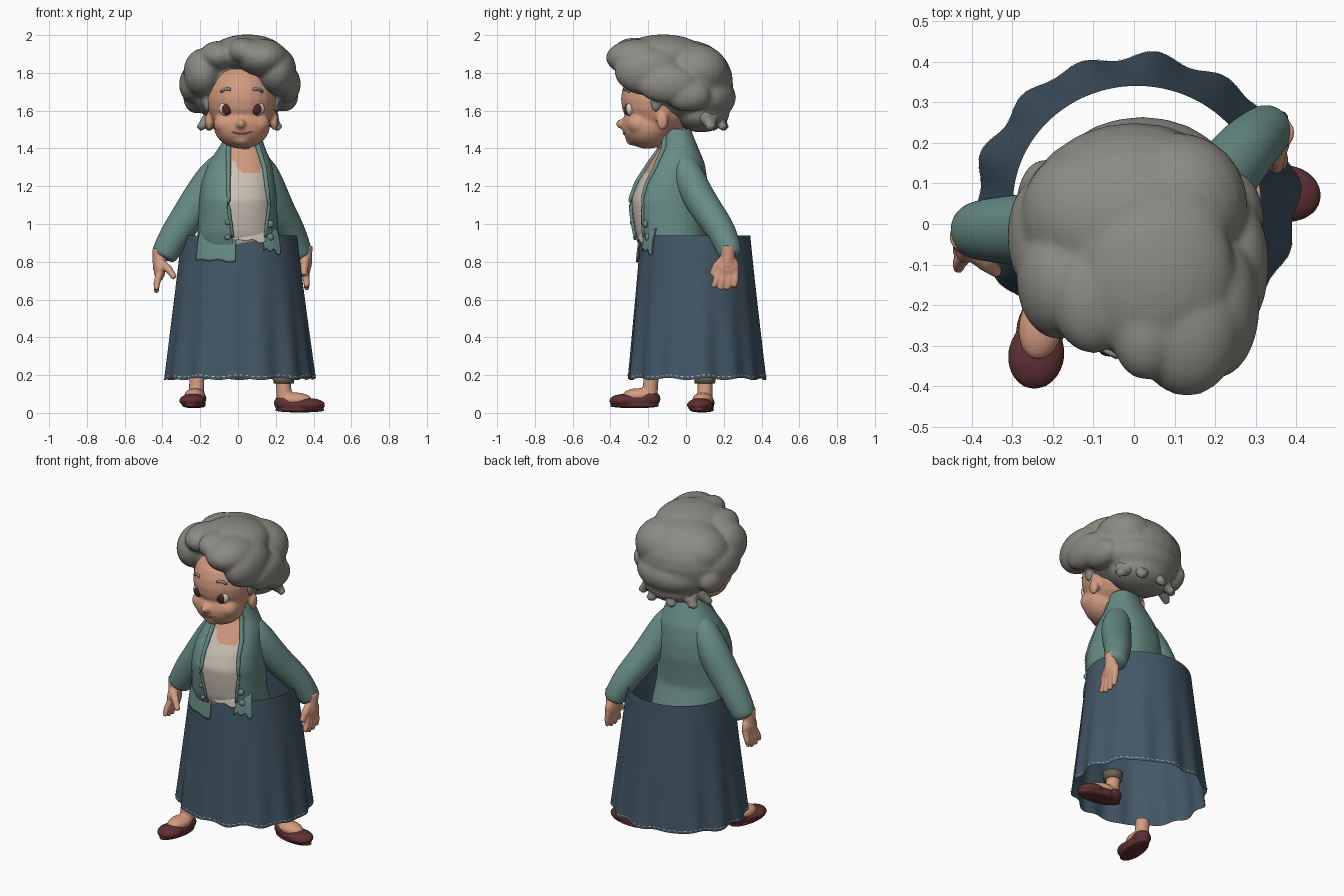
import bpy, bmesh, math
from mathutils import Vector, Matrix

if "Cube" in bpy.data.objects:
    bpy.data.objects.remove(bpy.data.objects["Cube"])


def material(name, hexa):
    rgb = [int(hexa[i:i + 2], 16) / 255 for i in (0, 2, 4)]
    col = [c / 12.92 if c < 0.04 else ((c + 0.055) / 1.055) ** 2.4 for c in rgb] + [1]
    m = bpy.data.materials.new(name)
    m.use_nodes = True
    m.diffuse_color = col
    m.node_tree.nodes["Principled BSDF"].inputs["Base Color"].default_value = col
    return m


HAIR = material("grey hair", "8C8A84")
SKIN = material("skin", "D39B80")
JACKET = material("sage jacket", "688C86")
SHIRT = material("cream shirt", "CDC3B6")
SKIRT = material("slate blue skirt", "435766")
SHOE = material("burgundy shoe", "5E3034")
WHITE = material("eye white", "DCCFC6")
IRIS = material("brown iris", "4C2824")
CUFF = material("khaki cuff", "6C624F")
LIP = material("lip line", "B07764")


def finish(name, bm, *mats):
    mesh = bpy.data.meshes.new(name)
    bmesh.ops.recalc_face_normals(bm, faces=bm.faces)
    bm.to_mesh(mesh)
    bm.free()
    for m in mats:
        mesh.materials.append(m)
    mesh.shade_smooth()
    ob = bpy.data.objects.new(name, mesh)
    bpy.context.collection.objects.link(ob)
    return ob


def soften(ob, times):
    sm = ob.modifiers.new("soften", 'SMOOTH')
    sm.iterations, sm.factor = times, 0.5


def thicken(ob, thickness):
    sol = ob.modifiers.new("thickness", 'SOLIDIFY')
    sol.thickness = thickness


def ball(bm, c, r, seg=24):
    mat = Matrix.Translation(c) @ Matrix.Diagonal((*r, 1))
    bmesh.ops.create_uvsphere(bm, u_segments=seg, v_segments=seg // 2, radius=1, matrix=mat)


def tube(bm, pts, seg=16):
    # each point is x, y, z, radius
    rings = []
    for i, p in enumerate(pts):
        a, b = pts[max(i - 1, 0)], pts[min(i + 1, len(pts) - 1)]
        q = (Vector(b[:3]) - Vector(a[:3])).to_track_quat('Z', 'Y')
        rings.append([bm.verts.new(Vector(p[:3]) + q @ Vector(
            (p[3] * math.cos(k * math.tau / seg), p[3] * math.sin(k * math.tau / seg), 0)))
            for k in range(seg)])
    for lo, hi in zip(rings, rings[1:]):
        for k in range(seg):
            bm.faces.new((lo[k], lo[k - 1], hi[k - 1], hi[k]))
    bm.faces.new(rings[0])
    bm.faces.new(rings[-1])


def shape(name, mat, balls=(), tubes=(), voxel=0, smooth=3):
    # balls and tubes, fused into one soft skin when a voxel size is given
    bm = bmesh.new()
    for b in balls:
        ball(bm, b[:3], b[3:])
    for t in tubes:
        tube(bm, t)
    ob = finish(name, bm, mat)
    if voxel:
        rm = ob.modifiers.new("fuse", 'REMESH')
        rm.mode, rm.voxel_size, rm.use_smooth_shade = 'VOXEL', voxel, True
        soften(ob, smooth)
    return ob


def sheet(name, fn, nu, nv, mats, rule=lambda c: 0):
    # grid over u, v in 0..1; rule gives a face's material or None to drop it
    bm = bmesh.new()
    vs = [[bm.verts.new(fn(u / nu, v / nv)) for u in range(nu + 1)] for v in range(nv + 1)]
    for v in range(nv):
        for u in range(nu):
            f = bm.faces.new((vs[v][u], vs[v][u + 1], vs[v + 1][u + 1], vs[v + 1][u]))
            idx = rule(f.calc_center_median())
            if idx is None:
                bm.faces.remove(f)
            else:
                f.material_index = idx
    bmesh.ops.remove_doubles(bm, verts=bm.verts, dist=1e-5)
    bmesh.ops.delete(bm, geom=[v for v in bm.verts if not v.link_faces], context='VERTS')
    return finish(name, bm, *mats)


def lerp(table, z):
    for a, b in zip(table, table[1:]):
        if z <= b[0]:
            t = max(0, (z - a[0]) / (b[0] - a[0]))
            return [p + (q - p) * t for p, q in zip(a, b)][1:]
    return list(table[-1][1:])


# skirt: open flared cone with folds that deepen toward the hem
def skirt_point(a, z, off=0):
    t = (0.94 - z) / 0.76
    w = 0.009 * max(t, 0) ** 1.5 * (math.sin(14 * a) + 0.4 * math.sin(9 * a + 1)) + off
    drop = 0.006 * math.sin(11 * a) * max(t, 0) ** 6
    return Vector((0.007 + (0.305 + 0.09 * t + w) * math.cos(a),
                   0.05 + 0.005 * t + (0.29 + 0.07 * t + w) * math.sin(a), z + drop))


sheet("skirt", lambda u, v: skirt_point(u * math.tau, 0.94 - 0.76 * v), 168, 20, [SKIRT])

# hem stitching: thin dashes
bm = bmesh.new()
for k in range(80):
    a = k * math.tau / 80
    bm.faces.new([bm.verts.new(skirt_point(a + d, z, 0.003))
                  for d, z in ((0, 0.194), (0.045, 0.194), (0.045, 0.198), (0, 0.198))])
finish("hem_stitching", bm, SHIRT)

# torso: rows of z, centre x, centre y, radius x, radius y
TORSO = [(0.72, 0, 0.0, 0.215, 0.18), (0.85, 0, -0.05, 0.213, 0.185),
         (0.95, 0, -0.085, 0.213, 0.188), (1.05, 0, -0.09, 0.207, 0.2),
         (1.13, 0, -0.09, 0.205, 0.208), (1.22, 0, -0.075, 0.195, 0.188),
         (1.32, 0.01, -0.05, 0.168, 0.148), (1.4, 0.02, -0.04, 0.125, 0.105),
         (1.46, 0.03, -0.045, 0.095, 0.085), (1.51, 0.03, -0.05, 0.08, 0.072)]
OPEN_RIGHT = [(0.82, 0.13), (1.1, 0.165), (1.3, 0.14), (1.46, 0.09), (1.51, 0.08)]


def torso_point(a, z, k=1):
    cx, cy, rx, ry = lerp(TORSO, z)
    c, s = math.cos(a), math.sin(a)
    p = Vector((k * rx * math.copysign(abs(c) ** 0.88, c),
                k * ry * math.copysign(abs(s) ** 0.88, s), 0))
    return Matrix.Rotation(0.15, 3, 'Z') @ p + Vector((cx, cy, z))


def opening(z):
    return -0.05 + max(0, 1.1 - z) * 0.13, lerp(OPEN_RIGHT, z)[0]


def jacket_rule(c):
    lo, hi = opening(c.z)
    return None if lo < c.x < hi and c.y < lerp(TORSO, c.z)[1] else 0


def row(v, top):
    return 0.72 + (top - 0.72) * v


chest = sheet("shirt_and_chest", lambda u, v: torso_point(u * math.tau, row(v, 1.46), 0.95),
              120, 70, [SHIRT, SKIN],
              lambda c: int(c.z > 1.265 + 1.6 * max(0, 0.02 - c.x) + 2 * max(0, c.x - 0.11)))
soften(chest, 12)
jacket = sheet("jacket", lambda u, v: torso_point(u * math.tau, row(v, 1.51)), 160, 70,
               [JACKET], jacket_rule)
soften(jacket, 12)
thicken(jacket, 0.01)


# lapel rolls that follow the opening
def front_point(x, z):
    ring = [torso_point(math.pi + k * math.pi / 200, z) for k in range(201)]
    return min(ring, key=lambda p: abs(p.x - x))


for side, name in enumerate(("right_lapel", "left_lapel")):
    pts = []
    for i in range(24):
        z = 0.93 + 0.55 * i / 23
        pts.append((*front_point(opening(z)[side], z), 0.007 + 0.008 * i / 23))
    shape(name, JACKET, tubes=[pts])


# jacket hem flaps and shirt tail lying over the skirt
def flap(name, mat, a0, a1, low, ragged, top):
    def at(u, v):
        a = a0 + (a1 - a0) * u
        bottom = low + ragged * math.sin(9 * u) * math.cos(4 * u)
        return skirt_point(a, bottom + (top - bottom) * v, 0.014 - 0.02 * v ** 3)
    thicken(sheet(name, at, 24, 12, [mat]), 0.008)


flap("right_jacket_hem", JACKET, -2.33, -1.63, 0.805, 0.008, 0.99)
flap("left_jacket_hem", JACKET, -1.16, -0.84, 0.855, 0.02, 0.98)
flap("shirt_tail", SHIRT, -1.66, -1.13, 0.91, 0.012, 0.99)
shape("buttons", JACKET, [(-0.055, front_point(-0.055, z).y - 0.004, z, 0.015, 0.01, 0.015)
                          for z in (0.93, 1.01)]
      + [(0.17, front_point(0.17, z).y - 0.005, z, 0.02, 0.015, 0.02) for z in (0.93, 1.0)])

# sleeves
SLEEVES = {
    "right": [(-0.04, -0.03, 1.37, 0.05), (-0.11, -0.02, 1.28, 0.088),
              (-0.18, -0.01, 1.175, 0.095), (-0.25, -0.015, 1.06, 0.092),
              (-0.33, -0.015, 0.945, 0.085), (-0.385, -0.015, 0.85, 0.074),
              (-0.4, -0.02, 0.815, 0.068)],
    "left": [(0.07, -0.03, 1.38, 0.05), (0.13, 0, 1.28, 0.086),
             (0.175, 0.05, 1.17, 0.088), (0.22, 0.115, 1.065, 0.085), (0.28, 0.19, 0.965, 0.079),
             (0.325, 0.23, 0.86, 0.067), (0.34, 0.24, 0.82, 0.061)]}
for side, path in SLEEVES.items():
    ob = shape(side + "_sleeve", JACKET, tubes=[path])
    ob.modifiers.new("round", 'SUBSURF').levels = 2


# hands: palm, four fingers and a thumb
def hand(name, x, y, z, lean, thumb):
    fingers = [[(x, y + d * 0.8, z - 0.02, 0.02), (x + lean * 0.5, y + d - 0.01, z - 0.075, 0.018),
                (x + lean * 0.6, y + d * 1.1 - 0.02, z - 0.13 + abs(d) * 0.4, 0.013)]
               for d in (-0.051, -0.017, 0.017, 0.051)]
    fingers.append([(x, y - 0.02, z + 0.04, 0.024), (x + thumb * 0.6, y - 0.06, z, 0.021),
                    (x + thumb, y - 0.085, z - 0.045, 0.015)])
    fingers.append([(x, y + 0.005, z + 0.11, 0.04), (x, y, z, 0.036)])
    shape(name, SKIN, [(x, y, z, 0.031, 0.062, 0.06)], fingers, 0.007, 2)


hand("right_hand", -0.415, -0.035, 0.76, -0.03, 0.08)
hand("left_hand", 0.355, 0.22, 0.775, 0.015, -0.005)


# feet: flat shoe, skin instep and ankle
def foot(side, heel, toe, z):
    h = Vector((*heel, z))
    d = (Vector((*toe, z)) - h).normalized()
    turn = Matrix.Translation(h) @ d.to_track_quat('X', 'Z').to_matrix().to_4x4()
    parts = [
        shape(side + "_shoe", SHOE, [(0.065, 0, 0.05, 0.065, 0.053, 0.045),
              (0.125, 0, 0.036, 0.09, 0.06, 0.034), (0.19, 0, 0.04, 0.085, 0.07, 0.036),
              (0.14, 0, 0.012, 0.135, 0.06, 0.012)], voxel=0.007, smooth=2),
        shape(side + "_foot", SKIN, [(0.115, 0, 0.068, 0.088, 0.055, 0.038)],
              [[(0.06, 0, 0.04, 0.043), (0.055, 0, 0.1, 0.041), (0.05, 0, 0.165, 0.04)]],
              0.007, 4)]
    for ob in parts:
        ob.data.transform(turn)


foot("right", (-0.21, -0.135), (-0.255, -0.41), 0.025)
foot("left", (0.19, 0.11), (0.46, 0.06), 0.002)
shape("left_trouser_cuff", CUFF, tubes=[[(0.242, 0.1, 0.155, 0.054), (0.242, 0.1, 0.2, 0.058)]])

# head with neck, cheeks, nose and ears
HX = 0.02
shape("head", SKIN,
      [(HX, -0.14, 1.66, 0.185, 0.205, 0.2), (HX, -0.205, 1.52, 0.15, 0.135, 0.122),
       (HX, -0.28, 1.45, 0.05, 0.04, 0.035), (HX - 0.005, -0.342, 1.53, 0.026, 0.029, 0.025)]
      + [(HX + s * 0.08, -0.25, 1.53, 0.07, 0.065, 0.06) for s in (-1, 1)]
      + [(HX + s * 0.172, -0.125, 1.545, 0.022, 0.032, 0.05) for s in (-1, 1)],
      [[(0.03, -0.06, 1.3, 0.07), (0.03, -0.08, 1.42, 0.065), (0.03, -0.11, 1.55, 0.07)]],
      0.009, 5)


def brow_point(dx, z):
    y = -0.14 - 0.205 * math.sqrt(1 - (dx / 0.185) ** 2 - ((z - 1.66) / 0.2) ** 2)
    return HX + dx, y, z, 0.008


for s, side in ((-1, "right"), (1, "left")):
    x = HX + s * 0.08
    shape(side + "_eye_white", WHITE, [(x, -0.296, 1.61, 0.041, 0.024, 0.039)])
    shape(side + "_iris", IRIS, [(x - s * 0.002, -0.313, 1.608, 0.027, 0.013, 0.031)])
    shape(side + "_eyebrow", HAIR, tubes=[[brow_point(s * (0.06 + 0.017 * k), 1.712 + 0.004 * k * (2 - k))
                                           for k in range(4)]])
shape("mouth", LIP, tubes=[[(HX + k * 0.013, -0.331 + k * k * 0.0006, 1.478 + k * k * 0.0007, 0.004)
                           for k in range(-5, 6)]])

# hair: side-parted lobes swept back over a full crown
shape("hair", HAIR, [
    # crown and back
    (0, 0, 1.75, 0.285, 0.25, 0.225), (0.05, -0.12, 1.9, 0.2, 0.22, 0.104),
    (0.11, 0.05, 1.81, 0.17, 0.175, 0.145), (-0.12, 0.02, 1.8, 0.16, 0.17, 0.145),
    (0.02, 0.09, 1.67, 0.23, 0.175, 0.13), (0.02, 0.08, 1.58, 0.19, 0.15, 0.095),
    # left sweep
    (0.03, -0.27, 1.915, 0.085, 0.115, 0.072), (0.13, -0.25, 1.88, 0.135, 0.175, 0.1),
    (0.205, -0.2, 1.81, 0.105, 0.18, 0.13), (0.26, -0.1, 1.74, 0.072, 0.16, 0.1),
    (0.245, 0.01, 1.68, 0.075, 0.12, 0.085),
    # right sweep
    (-0.1, -0.18, 1.89, 0.105, 0.14, 0.08), (-0.185, -0.135, 1.8, 0.105, 0.15, 0.13),
    (-0.24, -0.03, 1.74, 0.072, 0.14, 0.1), (-0.22, 0.05, 1.67, 0.07, 0.11, 0.085),
    # sideburns
    (-0.165, -0.16, 1.64, 0.02, 0.03, 0.05), (0.2, -0.16, 1.64, 0.02, 0.03, 0.05)],
    voxel=0.011, smooth=8)

# loose curls flicking out at the nape
curls = []
for k in range(9):
    a = 0.35 + 0.33 * k
    swing = 0.12 * (-1) ** k
    curls.append([(0.02 + r * 0.19 * math.cos(a + swing * j), 0.06 + r * 0.13 * math.sin(a + swing * j),
                   1.575 - 0.035 * j, 0.045 - 0.014 * j) for j, r in enumerate((0.85, 1.0, 1.2))])
shape("nape_curls", HAIR, tubes=curls, voxel=0.008, smooth=3)
